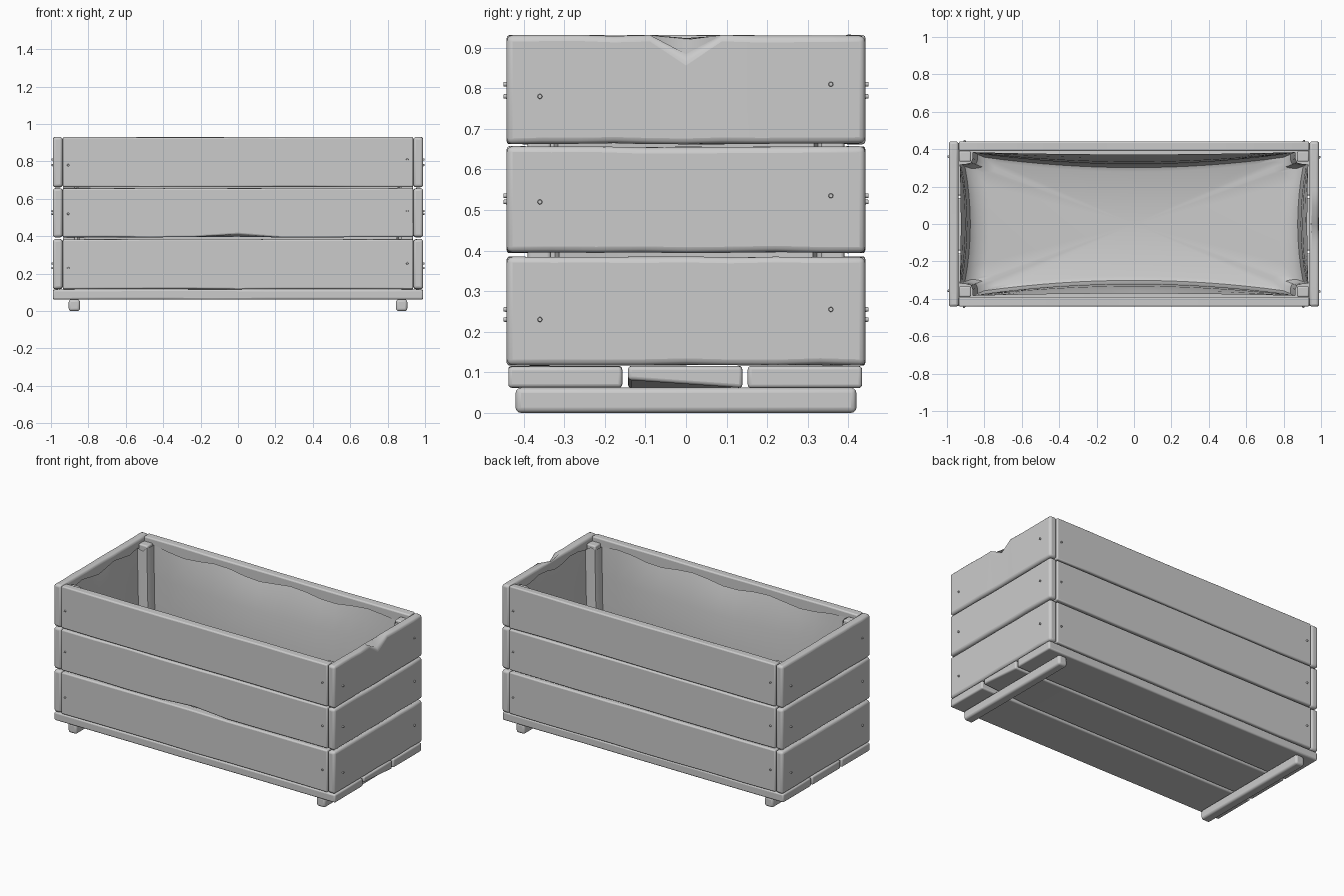
import bpy, bmesh, math, random
from mathutils import Vector, Matrix

if "Cube" in bpy.data.objects:
    bpy.data.objects.remove(bpy.data.objects["Cube"])

random.seed(4)
grey = bpy.data.materials.new("weathered_grey")
grey.diffuse_color = (0.6, 0.6, 0.6, 1)
grey.use_nodes = True
grey.node_tree.nodes["Principled BSDF"].inputs["Base Color"].default_value = grey.diffuse_color


def finish(bm, name, bevel=0.0):
    """Turn a bmesh into a smooth-shaded object with optional rounded edges."""
    mesh = bpy.data.meshes.new(name)
    bm.to_mesh(mesh)
    bm.free()
    mesh.materials.append(grey)
    obj = bpy.data.objects.new(name, mesh)
    bpy.context.collection.objects.link(obj)
    if bevel:
        mod = obj.modifiers.new("rounding", 'BEVEL')
        mod.width, mod.segments = bevel, 3
        mod.limit_method, mod.angle_limit = 'ANGLE', math.radians(40)
    bpy.ops.object.select_all(action='DESELECT')
    bpy.context.view_layer.objects.active = obj
    obj.select_set(True)
    bpy.ops.object.shade_smooth_by_angle(angle=math.radians(40))
    return obj


def board(name, lo, hi, bevel=0.01, warp=0.0, cuts=6, shape=None):
    """Box between two corners, cut along its longest side and slightly warped."""
    lo, hi = Vector(lo), Vector(hi)
    size = hi - lo
    bm = bmesh.new()
    bmesh.ops.create_cube(bm, size=1)
    for v in bm.verts:
        v.co = Vector(((v.co[i] + 0.5) * size[i] + lo[i] for i in range(3)))
    axis = max(range(3), key=lambda i: size[i])
    if cuts:
        edges = [e for e in bm.edges
                 if abs((e.verts[0].co - e.verts[1].co)[axis]) > 1e-4]
        bmesh.ops.subdivide_edges(bm, edges=edges, cuts=cuts)
    for v in bm.verts:
        v.co.z += random.uniform(-warp, warp)
        if shape:
            shape(v.co)
    return finish(bm, name, bevel)


# Chips and dents worked into single boards
def end_chip(co):
    if abs(co.y) < 0.02 and co.z > 0.9 and co.x > 0.96:
        co.z -= 0.06
        co.x -= 0.004


def long_dent(co):
    if co.z < 0.45 and co.y < -0.42 and -0.05 < co.x < 0.05:
        co.z += 0.016


def floor_dent(co):
    if co.x > 0.9 and co.z < 0.08 and co.y < 0:
        co.z += 0.02


# Side and end boards in three rows
rows = [(0.118, 0.384), (0.395, 0.656), (0.663, 0.93)]
for r, (z0, z1) in enumerate(rows, 1):
    for side, s in (("front", -1), ("back", 1)):
        y0, y1 = sorted((s * 0.39, s * 0.442))
        board(f"{side}_board_{r}", (-0.937, y0, z0), (0.937, y1, z1), 0.008, 0.002, 7,
              long_dent if (side, r) == ("front", 2) else None)
    for side, s in (("left", -1), ("right", 1)):
        x0, x1 = sorted((s * 0.938, s * 0.99))
        board(f"{side}_board_{r}", (x0, -0.442, z0), (x1, 0.442, z1), 0.015, 0.002, 7 if r < 3 else 9,
              end_chip if (side, r) == ("right", 3) else None)

# Floor planks
for i, (y0, y1) in enumerate([(-0.438, -0.157), (-0.143, 0.139), (0.152, 0.434)], 1):
    board(f"floor_plank_{i}", (-0.99, y0, 0.062), (0.99, y1, 0.115), 0.009, 0.001, 6,
          floor_dent if i == 2 else None)

# Runner feet
for side, s in (("left", -1), ("right", 1)):
    x0, x1 = sorted((s * 0.845, s * 0.905))
    board(f"{side}_foot", (x0, -0.42, 0), (x1, 0.42, 0.062), 0.013, 0, 0)

# Corner posts
for sx in (-1, 1):
    for sy in (-1, 1):
        x0, x1 = sorted((sx * 0.872, sx * 0.936))
        y0, y1 = sorted((sy * 0.333, sy * 0.39))
        board(f"corner_post_{sx}_{sy}", (x0, y0, 0.115), (x1, y1, 0.905), 0.008, 0, 0)


# Cloth liner: notched round the posts, walls sagging inwards
def liner_ring(z, bow, shrink, wave):
    pts = []
    n = 16
    for k in range(n + 1):                         # back wall, right to left
        t = 1 - 2 * k / n
        pts.append((0.862 * t, 0.384 - bow * (1 - t * t), t * 5))
    pts += [(-0.864, 0.350, 1), (-0.872, 0.328, 1), (-0.895, 0.322, 2)]
    m = 8
    for k in range(m + 1):                         # left wall, back to front
        t = 1 - 2 * k / m
        pts.append((-0.932 + bow * 0.5 * (1 - t * t), 0.318 * t, t * 3))
    pts += [(-0.895, -0.322, 2), (-0.872, -0.328, 1), (-0.864, -0.350, 1)]
    half = pts[:-3] + pts[-3:]
    full = half + [(-x, -y, w + 2) for x, y, w in half]
    return [Vector((x * (1 - shrink), y * (1 - shrink), z + wave * math.sin(w * 2.1)))
            for x, y, w in full]


bm = bmesh.new()
levels = [(0.885, 0.012, 0.0, 0.014), (0.82, 0.03, 0.002, 0.01), (0.70, 0.05, 0.006, 0),
          (0.50, 0.06, 0.012, 0), (0.30, 0.06, 0.018, 0), (0.17, 0.06, 0.03, 0),
          (0.135, 0.06, 0.07, 0), (0.125, 0.06, 0.14, 0)]
rings = [[bm.verts.new(p) for p in liner_ring(*lv)] for lv in levels]
for a, b in zip(rings, rings[1:]):
    for i in range(len(a)):
        j = (i + 1) % len(a)
        bm.faces.new((a[i], a[j], b[j], b[i]))
hub = bm.verts.new((0, 0, 0.122))
last = rings[-1]
for i in range(len(last)):
    bm.faces.new((last[i], last[(i + 1) % len(last)], hub))
bmesh.ops.recalc_face_normals(bm, faces=bm.faces)
bm.normal_update()
if hub.normal.z < 0:                               # face into the box
    bmesh.ops.reverse_faces(bm, faces=bm.faces)
finish(bm, "liner")


# Screw heads on every board end
def screws(name, spots, turn):
    bm = bmesh.new()
    for p in spots:
        bmesh.ops.create_cone(bm, cap_ends=True, segments=10, radius1=0.007, radius2=0.005,
                              depth=0.014, matrix=Matrix.Translation(p) @ turn)
    finish(bm, name)


heights = [(0.23, 0.255), (0.52, 0.535), (0.78, 0.81)]
for side, s in (("left", -1), ("right", 1)):
    screws(f"{side}_screws", [Vector((s * 0.991, s * y, z[k])) for z in heights
                              for k, y in enumerate((-0.36, 0.357))],
           Matrix.Rotation(s * math.pi / 2, 4, 'Y'))
for side, s in (("front", -1), ("back", 1)):
    screws(f"{side}_screws", [Vector((-s * x, s * 0.443, z[k])) for z in heights
                              for k, x in enumerate((-0.908, 0.905))],
           Matrix.Rotation(-s * math.pi / 2, 4, 'X'))
